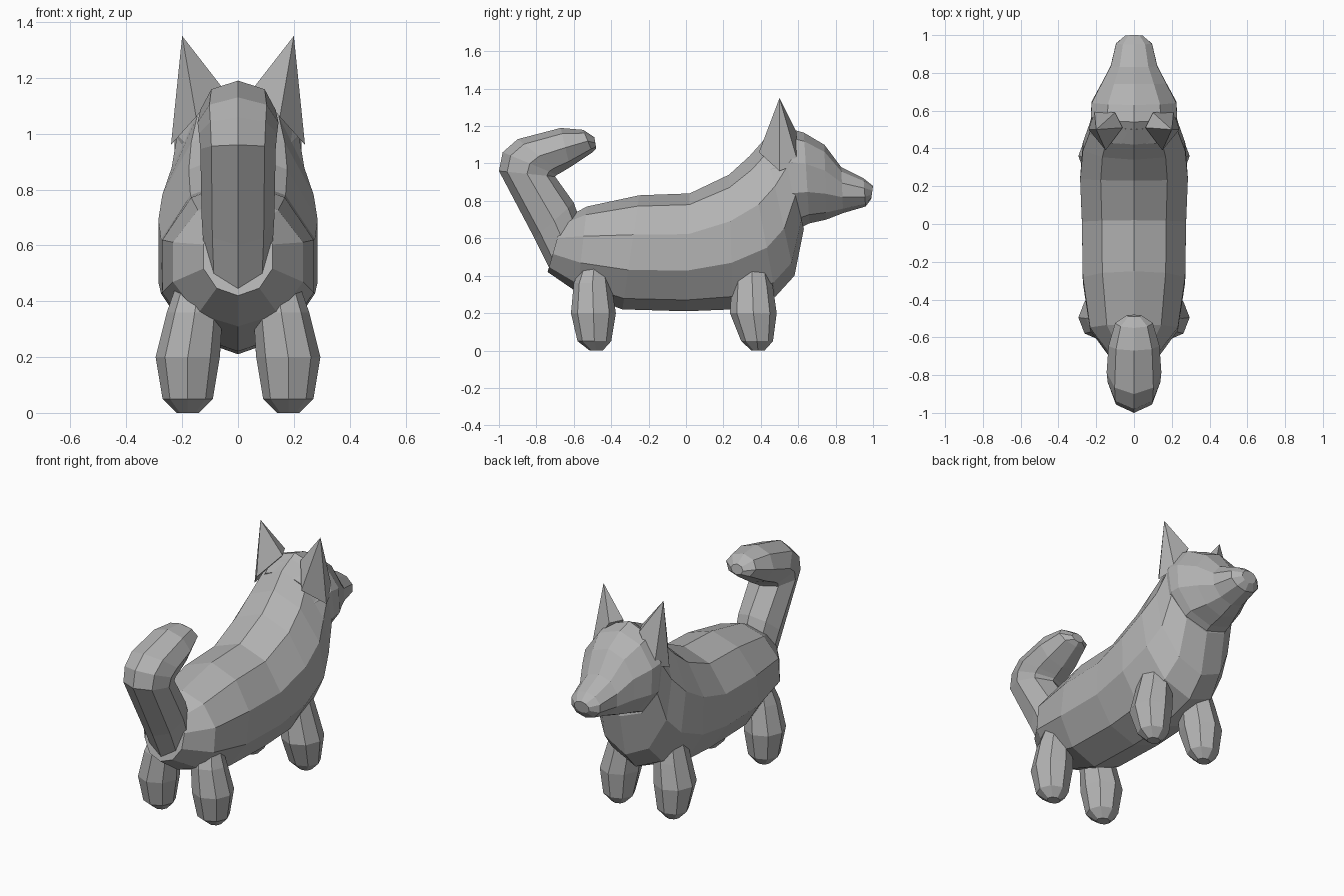
import bpy, bmesh, math
from mathutils import Vector

fur = bpy.data.materials.new("grey fur")
fur.diffuse_color = (0.45, 0.45, 0.45, 1)


def finish(name, bm):
    bmesh.ops.recalc_face_normals(bm, faces=bm.faces)
    mesh = bpy.data.meshes.new(name)
    bm.to_mesh(mesh)
    bm.free()
    mesh.materials.append(fur)
    bpy.context.collection.objects.link(bpy.data.objects.new(name, mesh))


def loft(name, sections, sides):
    """Skin elliptical rings given as (centre, half axis u, half axis v)."""
    bm = bmesh.new()
    rings = []
    for c, u, v in sections:
        angles = [2 * math.pi * i / sides for i in range(sides)]
        rings.append([bm.verts.new(c + u * math.sin(a) + v * math.cos(a)) for a in angles])
    for r, s in zip(rings, rings[1:]):
        for i in range(sides):
            j = (i + 1) % sides
            bm.faces.new((r[i], r[j], s[j], s[i]))
    bm.faces.new(rings[0])
    bm.faces.new(rings[-1])
    finish(name, bm)


def profile_loft(name, stations, sides):
    """Stations are (y, z) of one outline edge, (y, z) of the other, half width."""
    sections = []
    for y1, z1, y2, z2, w in stations:
        a, b = Vector((0, y1, z1)), Vector((0, y2, z2))
        sections.append(((a + b) / 2, Vector((w, 0, 0)), (a - b) / 2))
    loft(name, sections, sides)


# body with chest and neck
profile_loft("body", [
    (-0.66, 0.70, -0.74, 0.42, 0.13),
    (-0.53, 0.77, -0.58, 0.31, 0.245),
    (-0.25, 0.83, -0.34, 0.22, 0.285),
    (0.02, 0.84, 0.00, 0.21, 0.29),
    (0.23, 0.94, 0.25, 0.22, 0.30),
    (0.34, 1.04, 0.48, 0.29, 0.285),
    (0.42, 1.13, 0.58, 0.40, 0.25),
    (0.50, 1.17, 0.63, 0.65, 0.23)], 10)

# head and muzzle
profile_loft("head", [
    (0.42, 1.12, 0.50, 0.68, 0.20),
    (0.54, 1.19, 0.62, 0.66, 0.24),
    (0.63, 1.165, 0.66, 0.68, 0.235),
    (0.74, 1.10, 0.75, 0.70, 0.18),
    (0.83, 0.98, 0.84, 0.735, 0.13),
    (0.95, 0.92, 0.96, 0.77, 0.10),
    (1.00, 0.88, 0.99, 0.81, 0.05)], 10)

# curled tail
profile_loft("tail", [
    (-0.55, 0.65, -0.72, 0.42, 0.12),
    (-0.60, 0.79, -0.81, 0.60, 0.13),
    (-0.70, 0.93, -1.00, 0.96, 0.135),
    (-0.69, 0.94, -0.98, 1.06, 0.14),
    (-0.67, 0.95, -0.90, 1.13, 0.145),
    (-0.62, 0.98, -0.67, 1.19, 0.135),
    (-0.50, 1.06, -0.55, 1.18, 0.10),
    (-0.48, 1.08, -0.49, 1.14, 0.04)], 8)

# leg rings: x, y, z, half width, half depth
front_leg = [(0.14, 0.35, 0.46, 0.08, 0.09), (0.155, 0.355, 0.34, 0.10, 0.11),
             (0.18, 0.36, 0.20, 0.115, 0.125), (0.18, 0.38, 0.05, 0.09, 0.085),
             (0.18, 0.385, 0.0, 0.04, 0.035)]
rear_leg = [(0.14, -0.49, 0.46, 0.08, 0.07), (0.155, -0.50, 0.36, 0.10, 0.10),
            (0.18, -0.495, 0.20, 0.115, 0.12), (0.18, -0.49, 0.05, 0.09, 0.09),
            (0.18, -0.48, 0.0, 0.04, 0.035)]
# ear: base points and tip
ear = [(0.24, 0.50, 0.96), (0.21, 0.60, 1.00), (0.10, 0.59, 1.17), (0.06, 0.51, 1.17),
       (0.15, 0.39, 1.06), (0.20, 0.50, 1.35)]

for side, s in (("right", 1), ("left", -1)):
    for name, rings in (("front_leg", front_leg), ("rear_leg", rear_leg)):
        loft(f"{name}_{side}",
             [(Vector((s * x, y, z)), Vector((w, 0, 0)), Vector((0, d, 0)))
              for x, y, z, w, d in rings], 8)
    bm = bmesh.new()
    verts = [bm.verts.new((s * x, y, z)) for x, y, z in ear]
    bmesh.ops.convex_hull(bm, input=verts)
    finish(f"ear_{side}", bm)
